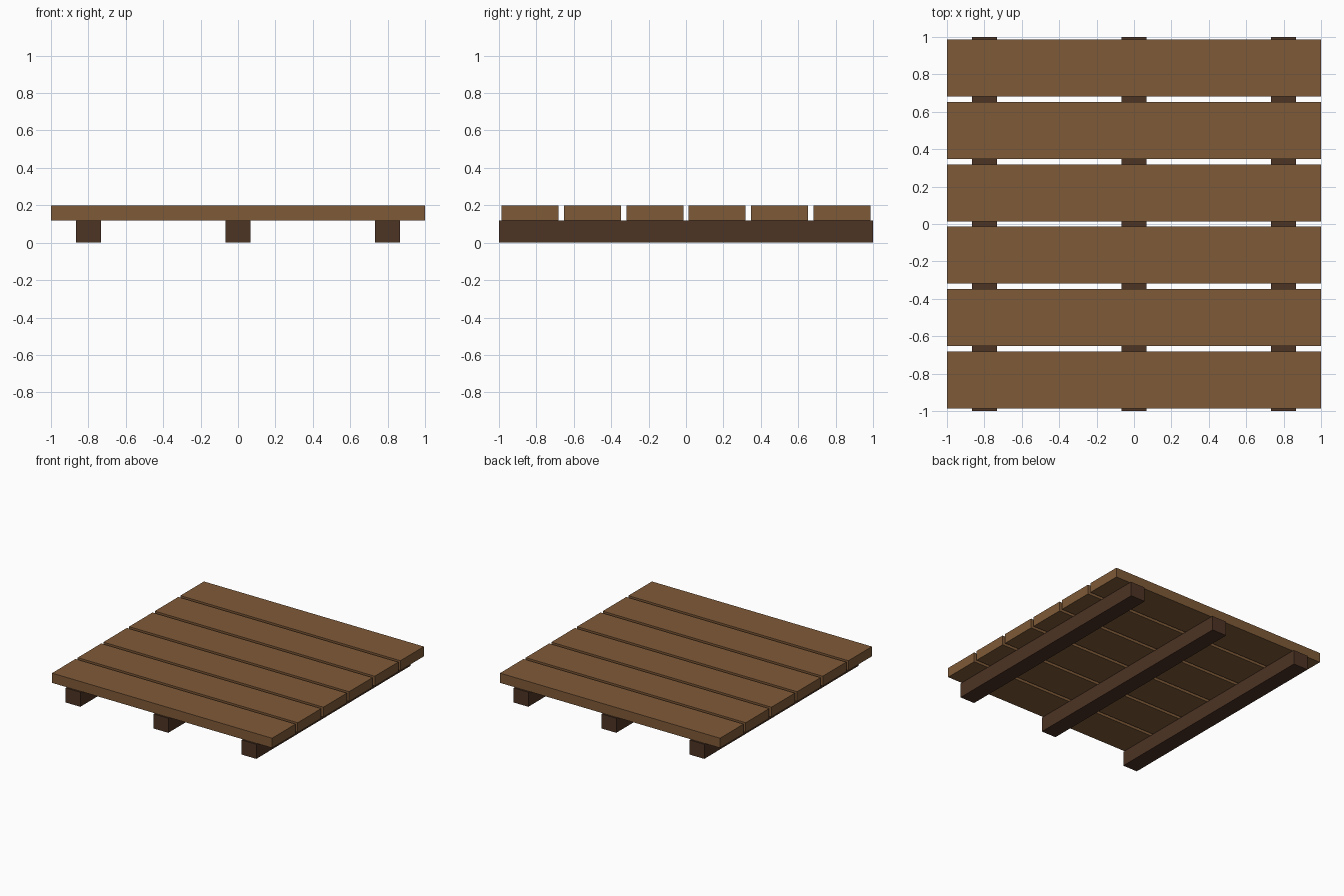
import bpy

if "Cube" in bpy.data.objects:
    bpy.data.objects.remove(bpy.data.objects["Cube"])


def material(name, rgb):
    mat = bpy.data.materials.new(name)
    mat.diffuse_color = (*rgb, 1.0)
    mat.use_nodes = True
    mat.node_tree.nodes["Principled BSDF"].inputs["Base Color"].default_value = mat.diffuse_color
    return mat


def box(name, center, size, mat):
    bpy.ops.mesh.primitive_cube_add(size=1, location=center)
    obj = bpy.context.object
    obj.name = name
    obj.scale = size
    bpy.ops.object.transform_apply(location=False, rotation=False, scale=True)
    obj.data.materials.append(mat)
    return obj


plank_wood = material("plank_wood", (0.212, 0.102, 0.040))
runner_wood = material("runner_wood", (0.075, 0.034, 0.018))

RUNNER_H = 0.12
PLANK_H = 0.08
PLANKS = 6
PITCH = 2.0 / PLANKS

# Three runners from front to back
for i, x in enumerate((-0.8, 0.0, 0.8), 1):
    box(f"runner_{i}", (x, 0, RUNNER_H / 2), (0.133, 2.0, RUNNER_H), runner_wood)

# Six deck planks laid across the runners
for i in range(PLANKS):
    y = -1.0 + PITCH * (i + 0.5)
    box(f"deck_plank_{i + 1}", (0, y, RUNNER_H + PLANK_H / 2),
        (2.0, 0.305, PLANK_H), plank_wood)
